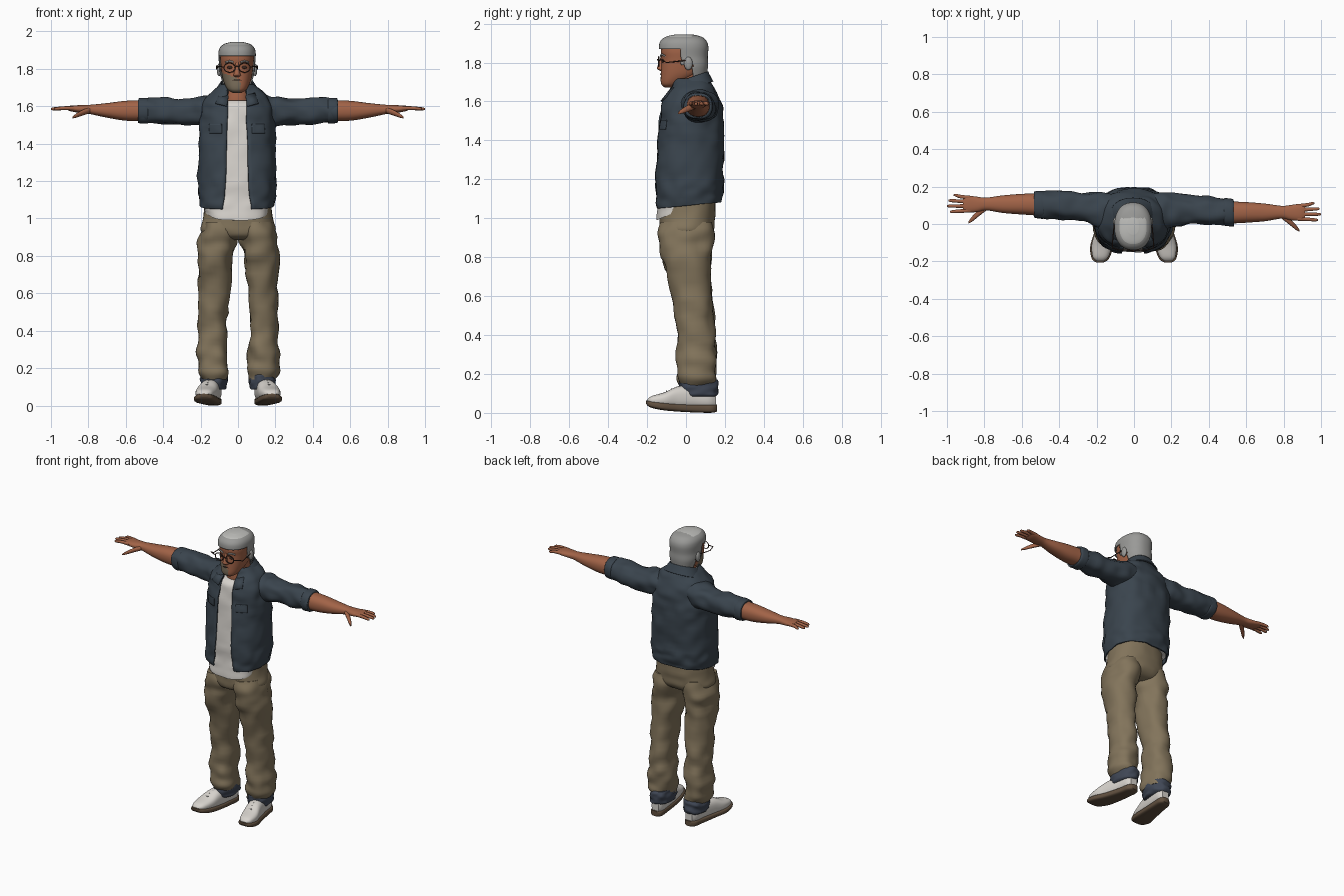
import bpy, bmesh, math
from mathutils import Vector, noise

if "Cube" in bpy.data.objects:
    bpy.data.objects.remove(bpy.data.objects["Cube"])


def material(name, r, g, b):
    m = bpy.data.materials.new(name)
    m.use_nodes = True
    m.diffuse_color = (r, g, b, 1)
    m.node_tree.nodes["Principled BSDF"].inputs["Base Color"].default_value = (r, g, b, 1)
    return m


JACKET = material("dark_jacket", .042, .058, .075)
DENIM = material("denim_cuff", .05, .062, .09)
KHAKI = material("khaki", .225, .175, .105)
SKIN = material("skin", .36, .125, .063)
HAIR = material("grey_hair", .32, .32, .31)
CROWN = material("pale_crown", .52, .52, .5)
WHITE = material("off_white", .68, .65, .61)
SOLE = material("brown_sole", .12, .08, .05)
BEARD = material("beard", .19, .15, .10)
FRAME = material("dark_frame", .05, .025, .018)


def finish(name, bm, mats, angle=50):
    mesh = bpy.data.meshes.new(name)
    bm.to_mesh(mesh)
    bm.free()
    ob = bpy.data.objects.new(name, mesh)
    bpy.context.collection.objects.link(ob)
    for m in mats:
        mesh.materials.append(m)
    bpy.ops.object.select_all(action='DESELECT')
    ob.select_set(True)
    bpy.context.view_layer.objects.active = ob
    bpy.ops.object.shade_smooth_by_angle(angle=math.radians(angle))
    return ob


def solidify(ob, thickness):
    mod = ob.modifiers.new("thickness", 'SOLIDIFY')
    mod.thickness, mod.offset = thickness, 0
    return ob


def resample(secs, step):
    # Smooth spline through the cross-section parameters
    out = []
    for i in range(len(secs) - 1):
        p0, p1, p2, p3 = (secs[max(0, min(len(secs) - 1, i + k))] for k in (-1, 0, 1, 2))
        for k in range(step):
            t = k / step
            out.append([b + .5 * t * (c - a + t * (2 * a - 5 * b + 4 * c - d + t * (3 * (b - c) + d - a)))
                        for a, b, c, d in zip(p0, p1, p2, p3)])
    return out + [list(secs[-1])]


def loft(name, secs, mats, axis='z', power=2.3, seg=32, step=6, side=1, arc=None,
         wrinkle=0, freq=14, warp=None, keep=None, rule=None, thick=0):
    # Section: position, centre a, centre b, radius a, radius b, optional half width of a front opening
    bm = bmesh.new()
    rows, opened = [], arc is not None or len(secs[0]) > 5
    for sec in resample(secs, step):
        t, ca, cb, ra, rb = sec[:5]
        start, end = arc or (-math.pi / 2, 1.5 * math.pi)
        if len(sec) > 5:
            gap = math.asin(min(1, (sec[5] / ra) ** (power / 2)))
            start, end = start + gap, end - gap
        row = []
        for j in range(seg + opened):
            th = start + (end - start) * j / seg
            c, s = math.cos(th), math.sin(th)
            a = math.copysign(abs(c) ** (2 / power), c)
            b = math.copysign(abs(s) ** (2 / power), s)

            def place(k):
                u, v = ca + ra * a * k, cb + rb * b * k
                return Vector({'z': (u * side, v, t), 'x': (t * side, u, v), 'y': (u * side, t, v)}[axis])
            p = place(1)
            if wrinkle:
                out = (p - place(.9)).normalized()
                p += out * noise.noise(Vector((p.x, p.y, p.z * 1.3)) * freq) * wrinkle
            row.append(bm.verts.new(warp(p) if warp else p))
        rows.append(row)
    for lo, hi in zip(rows, rows[1:]):
        for j in range(seg):
            k = (j + 1) % len(lo)
            bm.faces.new((lo[j], lo[k], hi[k], hi[j]))
    if not opened:
        bm.faces.new(rows[0][::-1])
        bm.faces.new(rows[-1])
        bmesh.ops.recalc_face_normals(bm, faces=bm.faces)
    if keep:
        drop = [f for f in bm.faces if not keep(f.calc_center_median())]
        bmesh.ops.delete(bm, geom=drop, context='FACES')
    if rule:
        for f in bm.faces:
            f.material_index = rule(f.calc_center_median())
    ob = finish(name, bm, mats)
    return solidify(ob, thick) if thick else ob


def ball(name, loc, scale, mat):
    bm = bmesh.new()
    bmesh.ops.create_uvsphere(bm, u_segments=16, v_segments=10, radius=1)
    bmesh.ops.scale(bm, vec=scale, verts=bm.verts)
    bmesh.ops.translate(bm, vec=loc, verts=bm.verts)
    return finish(name, bm, [mat])


def wire(name, pts, radius, mat, cyclic=False):
    cu = bpy.data.curves.new(name, 'CURVE')
    cu.dimensions, cu.bevel_depth, cu.bevel_resolution = '3D', radius, 1
    sp = cu.splines.new('POLY')
    sp.points.add(len(pts) - 1)
    for q, p in zip(sp.points, pts):
        q.co = (*p, 1)
    sp.use_cyclic_u = cyclic
    cu.materials.append(mat)
    ob = bpy.data.objects.new(name, cu)
    bpy.context.collection.objects.link(ob)


# Jacket body, open at the front, with a hem that rises to the back
jacket = [(1.05, -.005, .015, .193, .163, .075), (1.1, -.005, .015, .2, .17, .07),
          (1.2, -.005, .016, .205, .172, .06), (1.4, -.005, .024, .2, .166, .055),
          (1.52, -.005, .028, .195, .158, .05), (1.6, -.005, .027, .185, .148, .05),
          (1.65, -.005, .03, .16, .12, .05), (1.69, -.005, .03, .12, .095, .05),
          (1.715, -.005, .03, .09, .08, .045)]


def raise_hem(p):
    p.z += max(0, 1.2 - p.z) * .67 * (p.y + .15)
    return p


loft("jacket_body", jacket, [JACKET], power=2.5, seg=56, wrinkle=.012, warp=raise_hem, thick=.008)


# Shirt, longer at the front
def shirt_tail(p):
    p.z += max(0, 1.1 - p.z) * min(1, max(0, p.y + .15) * 4)
    return p


shirt = [(.99, -.005, 0, .175, .152), (1.03, -.005, .003, .18, .152)]
shirt += [(z, x, y, rx - .014, ry - .014) for z, x, y, rx, ry, _ in jacket[1:6]]
loft("shirt", shirt + [(1.63, -.005, .02, .12, .1)], [WHITE], power=2.5, seg=48, wrinkle=.008, warp=shirt_tail)


# Collar, sloping down to the front
def tilt(p):
    p.z += (p.y - .06) * .35
    return p


loft("collar", [(1.675, -.005, .025, .125, .112, .055), (1.7, -.005, .025, .108, .1, .05),
                (1.735, -.005, .025, .085, .085, .045)], [JACKET], seg=40, warp=tilt, thick=.008)
for s, label in ((1, "left"), (-1, "right")):
    bm = bmesh.new()
    flap = [(.045, -.085, 1.655), (.095, -.06, 1.67), (.115, -.112, 1.615), (.055, -.128, 1.6)]
    bm.faces.new([bm.verts.new((x * s - .005, y, z)) for x, y, z in flap])
    solidify(finish(label + "_collar_flap", bm, [JACKET]), .008)
    mid = -math.pi / 2
    loft(label + "_chest_pocket", [(1.455, -.005, .026, .203, .168), (1.505, -.005, .028, .201, .165)], [JACKET],
         power=2.5, seg=10, arc=tuple(sorted((mid + s * .32, mid + s * .75))), wrinkle=.012, thick=.006)

# Trousers
loft("trouser_seat", [(.885, 0, 0, .07, .07), (.9, 0, 0, .16, .115), (.935, 0, .003, .2, .138),
                      (1, 0, .006, .188, .142), (1.1, 0, .012, .175, .14)], [KHAKI], seg=48, wrinkle=.006)

for s, label in ((1, "left"), (-1, "right")):
    def drift(p, s=s):
        p.y -= s * .022 * min(1, max(0, abs(p.x) - .15) / .4)
        return p

    loft(label + "_trouser_leg", [(.14, .125, .055, .066, .09), (.19, .133, .055, .08, .1), (.27, .14, .053, .085, .1),
                                  (.4, .134, .052, .072, .1), (.6, .13, .03, .082, .1), (.8, .122, .003, .093, .126),
                                  (.9, .106, 0, .1, .137), (.98, .095, .003, .088, .13)],
         [KHAKI], side=s, wrinkle=.02, freq=11)
    loft(label + "_rolled_cuff", [(.085, .13, .065, .058, .085), (.1, .13, .065, .068, .098),
                                  (.15, .127, .065, .07, .1), (.175, .127, .06, .06, .09)], [DENIM],
         side=s, wrinkle=.012, freq=25)

    # Shoes
    loft(label + "_shoe_sole", [(-.205, .182, .055, .02, .008), (-.185, .18, .045, .046, .016),
                                (-.12, .172, .034, .062, .02), (-.03, .153, .026, .055, .02),
                                (.08, .136, .022, .046, .021), (.135, .13, .022, .042, .021),
                                (.16, .128, .025, .022, .018)], [SOLE], axis='y', power=3.5, side=s)
    loft(label + "_shoe_upper", [(-.198, .181, .062, .018, .008), (-.175, .179, .063, .042, .024),
                                 (-.11, .17, .068, .056, .038), (-.04, .154, .078, .052, .058),
                                 (.05, .138, .08, .046, .06), (.12, .13, .075, .042, .055),
                                 (.153, .128, .068, .026, .04)], [WHITE], axis='y', power=2.5, side=s)
    for k in range(3):
        y, z = -.1 + k * .025, .112 + k * .01
        wire(label + "_shoe_lace", [((.135 - k * .003) * s, y, z - .012), ((.166 - k * .005) * s, y, z),
                                    ((.198 - k * .006) * s, y, z - .012)], .003, HAIR)

    # Sleeve with a turned cuff
    loft(label + "_sleeve", [(.1, .06, 1.585, .1, .07), (.15, .065, 1.58, .1, .08), (.2, .075, 1.576, .094, .077),
                             (.3, .085, 1.569, .077, .07), (.4, .085, 1.575, .074, .073),
                             (.52, .083, 1.577, .068, .063), (.535, .083, 1.577, .06, .056)], [JACKET],
         axis='x', side=s, wrinkle=.014, warp=drift)
    loft(label + "_sleeve_cuff", [(.48, .083, 1.576, .069, .066), (.488, .083, 1.576, .074, .069),
                                  (.525, .083, 1.577, .072, .067), (.533, .083, 1.577, .066, .062)], [JACKET],
         axis='x', side=s, warp=drift, step=3)

    # Forearm, palm and fingers
    loft(label + "_forearm_and_palm", [(.5, .083, 1.577, .06, .056), (.6, .084, 1.576, .055, .053),
                                       (.7, .084, 1.578, .047, .039), (.79, .085, 1.583, .034, .025),
                                       (.84, .083, 1.585, .041, .021), (.89, .085, 1.588, .045, .016),
                                       (.915, .087, 1.59, .038, .009)],
         [SKIN], axis='x', side=s, warp=drift)
    for finger, y, tip, spread in (("index", .05, .985, -.006), ("middle", .074, 1, .0),
                                   ("ring", .097, .993, .006), ("little", .118, .965, .014)):
        loft(label + "_" + finger + "_finger", [(.875, y, 1.589, .011, .011), (.93, y + spread / 2, 1.59, .01, .01),
                                                (tip - .012, y + spread, 1.586, .008, .008),
                                                (tip, y + spread, 1.585, .003, .003)],
             [SKIN], axis='x', seg=10, step=3, side=s, warp=drift)
    loft(label + "_thumb", [(.79, .07, 1.58, .02, .016), (.83, .037, 1.566, .018, .015),
                            (.865, .005, 1.55, .014, .011), (.885, -.014, 1.54, .005, .005)],
         [SKIN], axis='x', seg=12, step=3, side=s, warp=drift)

    # Ears, eyes, brows and glasses
    ball(label + "_ear", (s * .096 - .005, .012, 1.795), (.012, .022, .034), HAIR)
    ball(label + "_eye", (s * .038 - .005, -.118, 1.808), (.015, .008, .008), FRAME)
    wire(label + "_brow", [(s * x - .005, y, z) for x, y, z in
                           ((.018, -.13, 1.835), (.04, -.125, 1.842), (.062, -.109, 1.834))], .005, HAIR)
    rim = [(s * .04 - .005 + .03 * math.cos(a), -.14, 1.806 + .025 * math.sin(a))
           for a in (k * math.pi / 10 for k in range(20))]
    wire(label + "_glasses_rim", rim, .003, FRAME, True)
    wire(label + "_glasses_arm", [(s * .07 - .005, -.14, 1.81), (s * .11 - .005, -.128, 1.815),
                                  (s * .11 - .005, -.1, 1.8), (s * .1 - .005, .01, 1.812)], .003, FRAME)

wire("glasses_bridge", [(-.015, -.14, 1.81), (-.005, -.147, 1.815), (.005, -.14, 1.81)], .003, FRAME)

# Neck, face, nose and mouth
loft("neck", [(1.58, -.005, .025, .075, .085), (1.64, -.005, .02, .07, .082), (1.7, -.005, .018, .064, .076),
              (1.78, -.005, .01, .06, .07)], [SKIN])
loft("head", [(1.672, -.005, -.085, .025, .025), (1.685, -.005, -.075, .046, .05), (1.705, -.005, -.06, .06, .07),
              (1.74, -.005, -.03, .075, .099), (1.78, -.005, -.018, .083, .109), (1.82, -.005, -.016, .087, .109),
              (1.86, -.005, -.015, .09, .114), (1.9, -.005, -.013, .083, .106), (1.925, -.005, -.012, .05, .06)],
     [SKIN, BEARD], seg=48, rule=lambda c: int(c.x < .012 and c.y < -.02 and c.z < 1.75 - .35 * c.x))
loft("nose", [(1.757, -.005, -.12, .012, .012), (1.765, -.005, -.124, .02, .021), (1.775, -.005, -.125, .017, .023),
              (1.81, -.005, -.12, .01, .017), (1.835, -.005, -.118, .009, .01)], [SKIN], seg=16)
wire("mouth", [(-.03, -.122, 1.738), (-.005, -.13, 1.741), (.02, -.122, 1.738)], .004, FRAME)

# Hair shell with temples and nape
loft("hair", [(1.715, -.005, .02, .072, .08), (1.78, -.005, .004, .092, .106), (1.83, -.005, -.011, .094, .12),
              (1.88, -.005, -.012, .097, .124), (1.91, -.005, -.013, .09, .115), (1.93, -.005, -.012, .068, .09),
              (1.941, -.005, -.01, .03, .045)], [HAIR, CROWN], seg=64, step=8,
     keep=lambda c: c.z > 1.868 or c.y > .035 or (c.y > -.025 and c.z > 1.79),
     rule=lambda c: int(c.z > 1.927 and c.y < .03), thick=.006)
